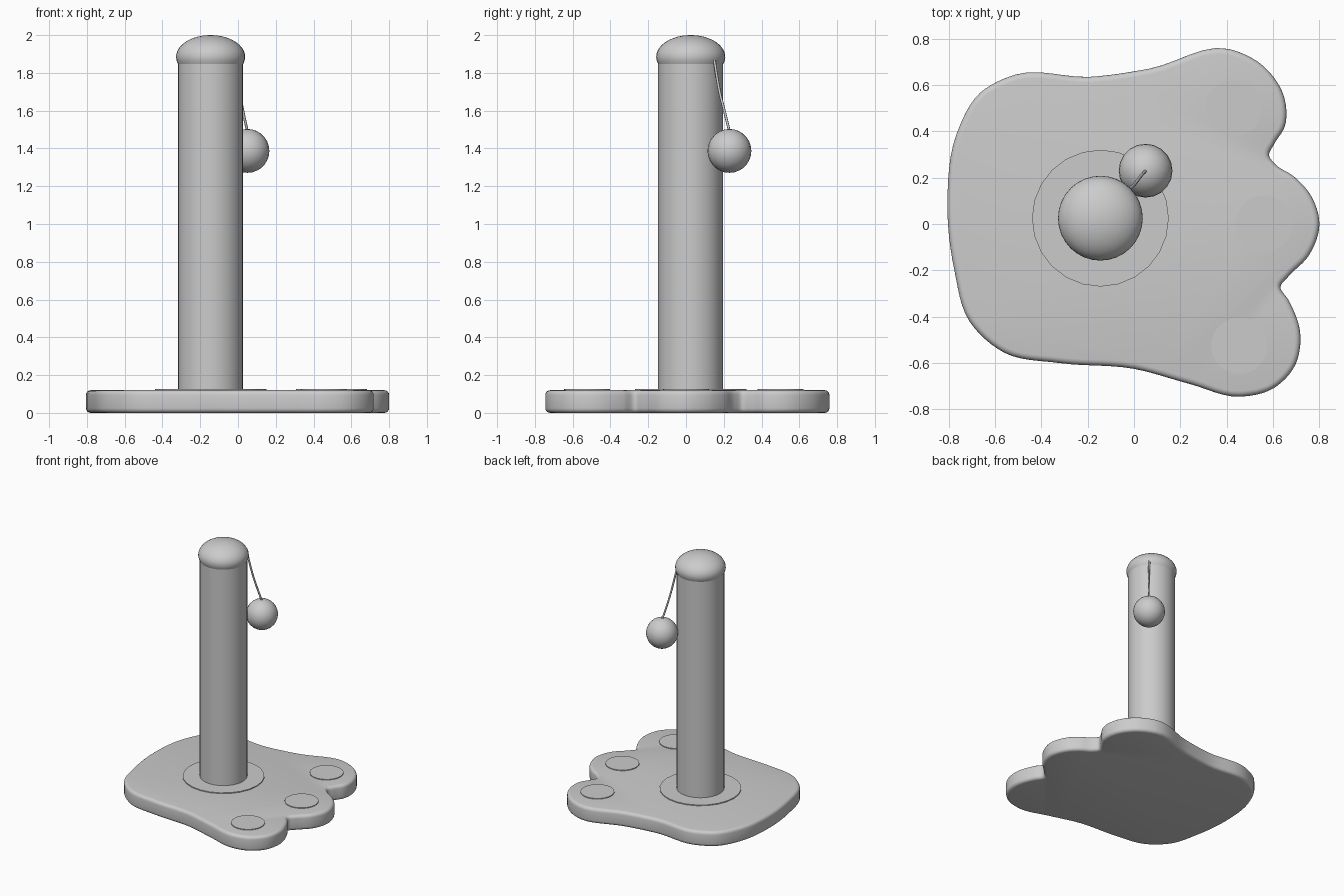
import bpy, bmesh, math
from mathutils import Vector

if "Cube" in bpy.data.objects:
    bpy.data.objects.remove(bpy.data.objects["Cube"])

AX, AY = -0.145, 0.025      # post axis


def finish(name, bm, angle=35):
    bmesh.ops.recalc_face_normals(bm, faces=bm.faces)
    me = bpy.data.meshes.new(name)
    bm.to_mesh(me)
    bm.free()
    ob = bpy.data.objects.new(name, me)
    bpy.context.collection.objects.link(ob)
    bpy.ops.object.select_all(action='DESELECT')
    ob.select_set(True)
    bpy.context.view_layer.objects.active = ob
    bpy.ops.object.shade_smooth_by_angle(angle=math.radians(angle))
    return ob


def loft(bm, loops):
    """Skin a stack of closed loops and cap both ends."""
    rings = [[bm.verts.new(p) for p in loop] for loop in loops]
    n = len(rings[0])
    for a, b in zip(rings, rings[1:]):
        for i in range(n):
            j = (i + 1) % n
            bm.faces.new((a[i], a[j], b[j], b[i]))
    bm.faces.new(rings[0][::-1])
    bm.faces.new(rings[-1])


def turned(name, x, y, profile, n=32):
    """Round part from (radius, z) pairs."""
    bm = bmesh.new()
    loft(bm, [[(x + r * math.cos(math.tau * i / n), y + r * math.sin(math.tau * i / n), z)
               for i in range(n)] for r, z in profile])
    return finish(name, bm)


def smooth_loop(pts, steps):
    """Closed spline with tangents weighted by point spacing."""
    P = [Vector(p) for p in pts]
    n = len(P)
    d = [(P[(i + 1) % n] - P[i]).length for i in range(n)]
    m = []
    for i in range(n):
        a, b = (P[i] - P[i - 1]) / d[i - 1], (P[(i + 1) % n] - P[i]) / d[i]
        m.append((a * d[i] + b * d[i - 1]) / (d[i] + d[i - 1]))
    out = []
    for i in range(n):
        j = (i + 1) % n
        for k in range(steps):
            t = k / steps
            out.append(P[i] * (2*t**3 - 3*t**2 + 1) + m[i] * d[i] * (t**3 - 2*t**2 + t)
                       + P[j] * (3*t**2 - 2*t**3) + m[j] * d[i] * (t**3 - t**2))
    return out


# Paw-shaped base, counter-clockwise outline with rounded rims
outline = [(0.41, 0.755), (0.065, 0.67), (-0.19, 0.635), (-0.51, 0.645), (-0.665, 0.565),
           (-0.765, 0.39), (-0.805, 0.10), (-0.775, -0.20), (-0.71, -0.42), (-0.56, -0.555),
           (-0.32, -0.60), (0.0, -0.625), (0.24, -0.69), (0.455, -0.745), (0.60, -0.71),
           (0.695, -0.61), (0.718, -0.48), (0.668, -0.33), (0.632, -0.27), (0.665, -0.228),
           (0.755, -0.135), (0.80, 0.0), (0.765, 0.12), (0.69, 0.205), (0.61, 0.258),
           (0.583, 0.295), (0.605, 0.345), (0.65, 0.42), (0.65, 0.54), (0.56, 0.68)]
pts = smooth_loop(outline, 6)
normals = []
for i in range(len(pts)):
    t = (pts[(i + 1) % len(pts)] - pts[i - 1]).normalized()
    normals.append(Vector((t.y, -t.x)))
R, H = 0.025, 0.12
arc = [math.pi / 2 * k / 4 for k in range(5)]
rim = [(R * (1 - math.sin(a)), R * (1 - math.cos(a))) for a in arc]
rim += [(i, H - z) for i, z in reversed(rim)]
bm = bmesh.new()
loft(bm, [[((p - n * inset).x, (p - n * inset).y, z) for p, n in zip(pts, normals)]
          for inset, z in rim])
finish("paw_base", bm)

# Toe pads and the main pad around the post
for k, (x, y) in enumerate([(0.43, 0.50), (0.56, 0.0), (0.455, -0.525)]):
    turned(f"toe_pad_{k + 1}", x, y, [(0.122, 0.11), (0.122, 0.126)], 24)
turned("main_pad", AX, AY, [(0.295, 0.11), (0.295, 0.127)], 24)

# Scratching post
turned("post", AX, AY, [(0.172, 0.115), (0.172, 1.86)])

# Domed cap, an ellipsoid cut flat below its widest ring
a0 = -math.asin(0.04 / 0.115)
cap = [a0 + (math.radians(87) - a0) * k / 12 for k in range(13)]
turned("post_cap", AX, AY, [(0.183 * math.cos(a), 1.885 + 0.115 * math.sin(a)) for a in cap])

# Hanging ball
bm = bmesh.new()
bmesh.ops.create_uvsphere(bm, u_segments=20, v_segments=14, radius=0.116)
bmesh.ops.translate(bm, verts=bm.verts, vec=(0.05, 0.23, 1.387))
finish("toy_ball", bm)

# String from the cap to the ball
cu = bpy.data.curves.new("toy_string", 'CURVE')
cu.dimensions = '3D'
cu.bevel_depth = 0.007
cu.bevel_resolution = 2
cu.use_fill_caps = True
path = [(-0.022, 0.148, 1.88), (0.008, 0.178, 1.70), (0.026, 0.203, 1.60), (0.05, 0.23, 1.49)]
sp = cu.splines.new('BEZIER')
sp.bezier_points.add(len(path) - 1)
for bp, p in zip(sp.bezier_points, path):
    bp.co = p
    bp.handle_left_type = bp.handle_right_type = 'AUTO'
bpy.context.collection.objects.link(bpy.data.objects.new("toy_string", cu))
